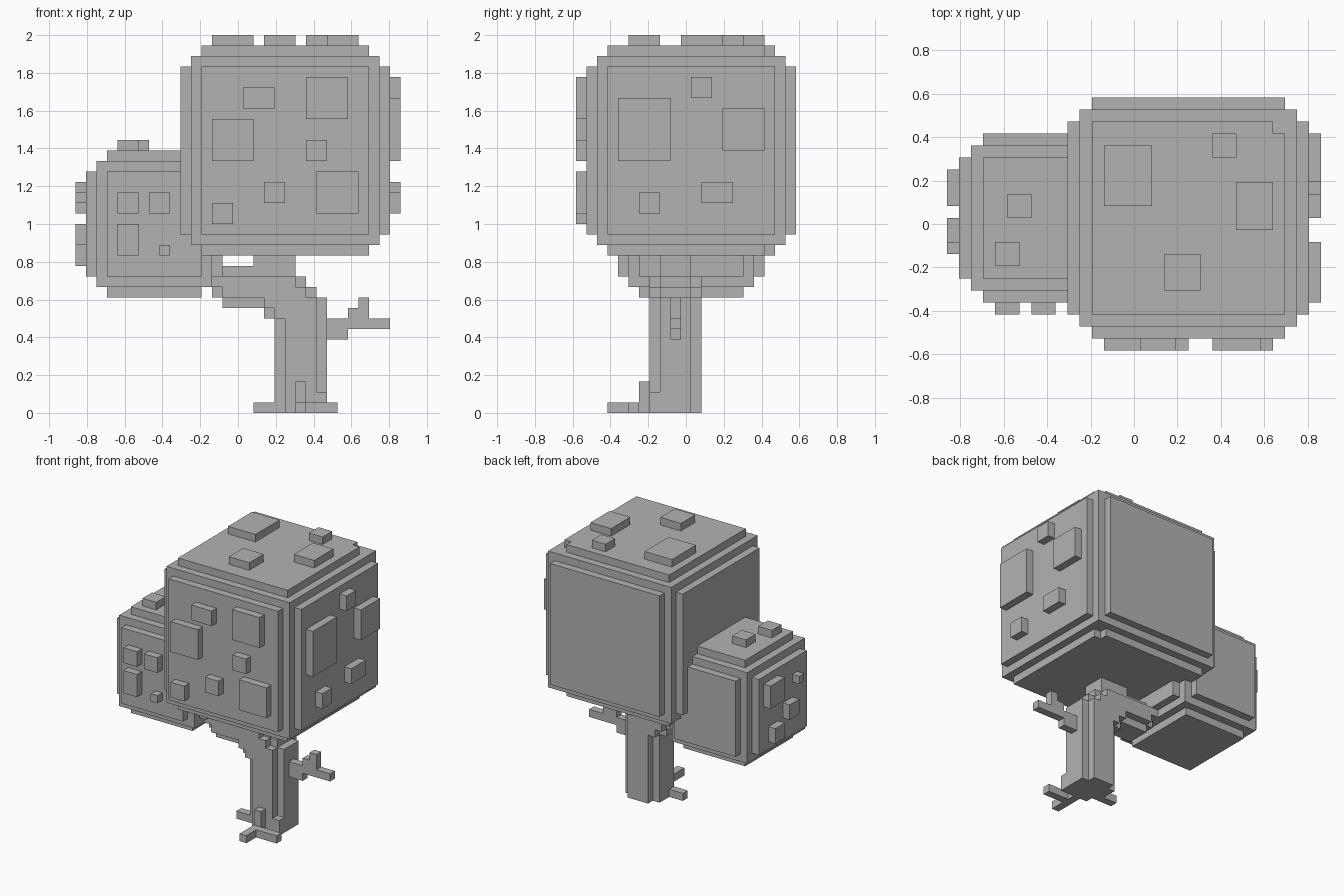
import bpy
import bmesh
from mathutils import Vector

default = bpy.data.objects.get("Cube")
if default:
    bpy.data.objects.remove(default, do_unlink=True)

# Everything sits on a voxel grid; sizes below are counted in voxels
VOXEL = 1 / 18
ORIGIN = Vector((15.5, 10.5, 0))

grey = bpy.data.materials.new("plain_grey")
grey.use_nodes = True
colour = (0.45, 0.45, 0.45, 1)
grey.diffuse_color = colour
grey.node_tree.nodes["Principled BSDF"].inputs["Base Color"].default_value = colour


def build(name, boxes):
    """Make one object from a list of (low corner, high corner) voxel boxes."""
    bm = bmesh.new()
    for low, high in boxes:
        low, high = Vector(low), Vector(high)
        size, centre = high - low, (low + high) / 2 - ORIGIN
        verts = bmesh.ops.create_cube(bm, size=1)["verts"]
        bmesh.ops.scale(bm, vec=size * VOXEL, verts=verts)
        bmesh.ops.translate(bm, vec=centre * VOXEL, verts=verts)
    mesh = bpy.data.meshes.new(name)
    bm.to_mesh(mesh)
    bm.free()
    mesh.materials.append(grey)
    obj = bpy.data.objects.new(name, mesh)
    bpy.context.collection.objects.link(obj)
    return obj


def crown(name, low, high, notch=0):
    """Block of leaves whose edges step inwards by one voxel, twice."""
    low, high = Vector(low), Vector(high)
    one = Vector((1, 1, 1))
    boxes = [(low + one, high - one)]
    for axis in range(3):
        inset = one * 2
        inset[axis] = 0
        start, end = low + inset, high - inset
        if axis == 2 and notch:
            # one corner of the top layer is missing
            for side in range(2):
                cut = end.copy()
                cut[side] -= notch
                boxes.append((start, cut))
        else:
            boxes.append((start, end))
    return build(name, boxes)


def clumps(name, axis, level, patches):
    """One-voxel-thick leaf clumps on a crown face, as (u, v, width, height)."""
    boxes = []
    for u, v, width, height in patches:
        low, high = [u, v], [u + width, v + height]
        low.insert(axis, level)
        high.insert(axis, level + 1)
        boxes.append((low, high))
    return build(name, boxes)


X, Y, Z = range(3)

# Large crown and its leaf clumps
crown("large_crown", (10, 1, 15), (30, 21, 35), notch=1)
clumps("large_crown_front_clumps", Y, 0, [
    (16, 29, 3, 2), (22, 28, 4, 4), (13, 24, 4, 4), (22, 24, 2, 2),
    (18, 20, 2, 2), (23, 19, 4, 4), (13, 18, 2, 2)])
clumps("large_crown_side_clumps", X, 30, [
    (4, 24, 5, 6), (11, 30, 2, 2), (14, 25, 4, 4), (6, 19, 2, 2), (12, 20, 3, 2)])
clumps("large_crown_top_clumps", Z, 35, [
    (13, 12, 4, 5), (22, 16, 2, 2), (24, 10, 3, 4), (18, 5, 3, 3)])

# Small crown and its leaf clumps
crown("small_crown", (1, 4, 11), (14, 18, 25))
clumps("small_crown_front_clumps", Y, 3, [
    (4, 19, 2, 2), (7, 19, 2, 2), (4, 15, 2, 3), (8, 15, 1, 1)])
clumps("small_crown_side_clumps", X, 0, [
    (12, 19, 3, 3), (8, 20, 1, 1), (9, 16, 2, 2), (12, 14, 2, 2)])
clumps("small_crown_top_clumps", Z, 25, [(5, 11, 2, 2), (4, 7, 2, 2)])

# Trunk bending into the thick bough, as slices (bottom, top, left, right)
slices = [(0, 9, 19, 24), (9, 10, 18, 24), (10, 11, 14, 24), (11, 12, 13, 23),
          (12, 13, 12, 22), (13, 14, 12, 21), (14, 15, 17, 21)]
trunk = []
for bottom, top, left, right in slices:
    trunk.append(((left, 8, bottom), (right, 11, top)))
    if top < 14:
        # the wider middle leaves the slice corners open
        wide_left = 18 if bottom == 10 else left + 1
        trunk.append(((wide_left, 7, bottom), (right - 1, 12, top)))
trunk.append(((23, 7, 0), (24, 8, 2)))
build("trunk", trunk)

# Roots spreading on the ground
build("front_root", [((21, 6, 0), (22, 7, 3)), ((21, 3, 0), (22, 6, 1)),
                     ((22, 5, 0), (25, 6, 1))])
build("side_root", [((17, 8, 0), (19, 9, 1))])

# Bare twig, as (left, bottom, right, top)
twig = [(24, 7, 26, 9), (26, 8, 30, 9), (26, 9, 28, 10), (27, 10, 28, 11)]
build("twig", [((left, 9, bottom), (right, 10, top))
               for left, bottom, right, top in twig])
